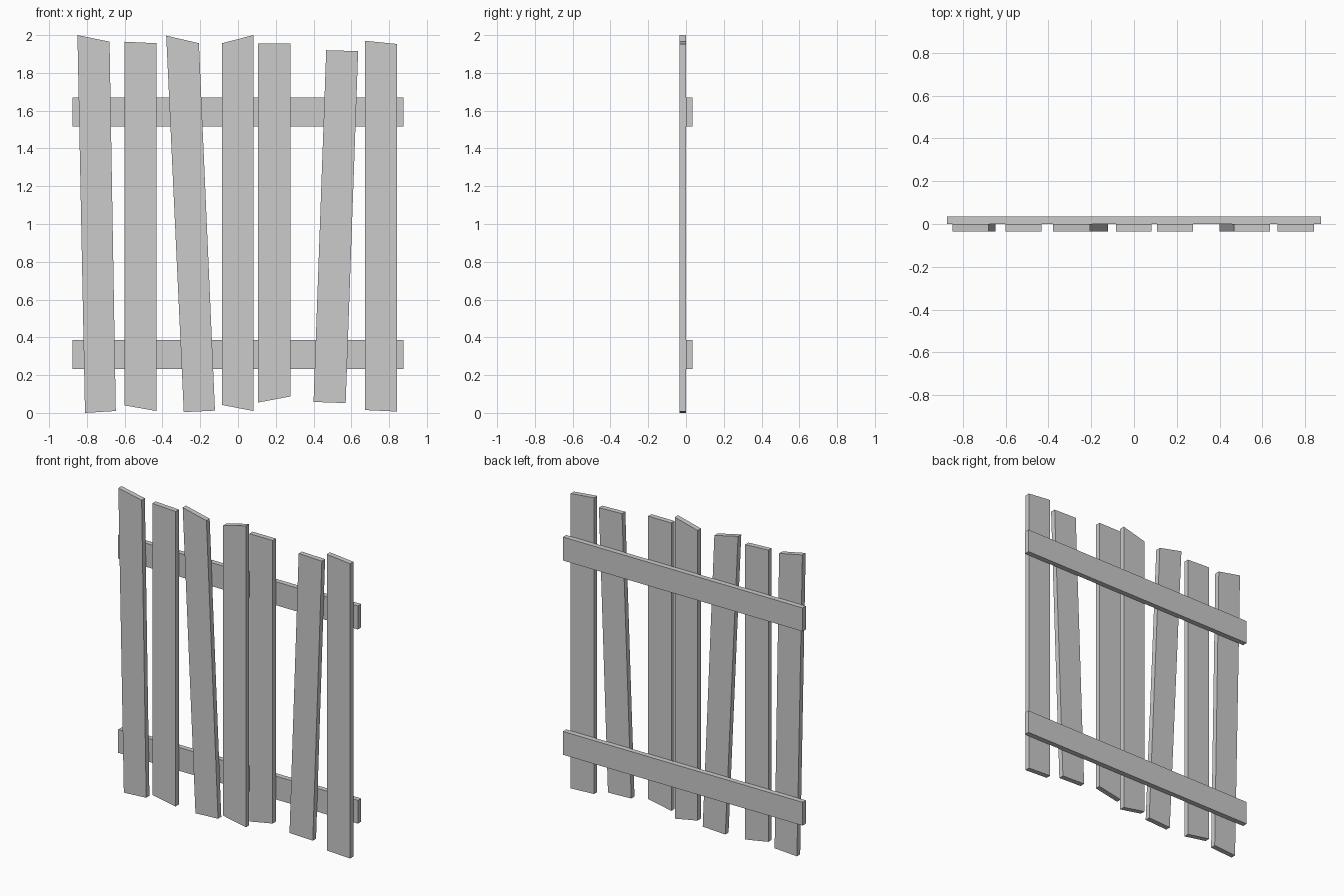
import bpy, bmesh
from mathutils import Vector

if "Cube" in bpy.data.objects:
    bpy.data.objects.remove(bpy.data.objects["Cube"])

T = 0.034  # board thickness


def board(name, outline, y_front, y_back):
    """Extrude a front-view (x, z) outline from y_front to y_back."""
    bm = bmesh.new()
    face = bm.faces.new([bm.verts.new((x, y_front, z)) for x, z in outline])
    ext = bmesh.ops.extrude_face_region(bm, geom=[face])
    verts = [g for g in ext["geom"] if isinstance(g, bmesh.types.BMVert)]
    bmesh.ops.translate(bm, verts=verts, vec=Vector((0, y_back - y_front, 0)))
    bmesh.ops.recalc_face_normals(bm, faces=bm.faces)
    mesh = bpy.data.meshes.new(name)
    bm.to_mesh(mesh)
    bm.free()
    obj = bpy.data.objects.new(name, mesh)
    bpy.context.collection.objects.link(obj)


# Uneven pickets: bottom left, bottom right, top right, top left
pickets = [
    [(-0.81, 0.0), (-0.647, 0.01), (-0.68, 1.965), (-0.85, 2.0)],
    [(-0.602, 0.04), (-0.432, 0.01), (-0.432, 1.957), (-0.602, 1.965)],
    [(-0.287, 0.004), (-0.122, 0.012), (-0.207, 1.957), (-0.38, 1.997)],
    [(-0.085, 0.042), (0.082, 0.01), (0.082, 2.0), (-0.085, 1.957)],
    [(0.107, 0.055), (0.277, 0.087), (0.277, 1.955), (0.107, 1.955)],
    [(0.4, 0.058), (0.57, 0.052), (0.636, 1.915), (0.467, 1.92)],
    [(0.672, 0.015), (0.842, 0.007), (0.842, 1.953), (0.672, 1.97)],
]
for i, outline in enumerate(pickets, 1):
    board(f"picket_{i}", outline, -T, 0)

# Horizontal rails behind the pickets
for name, z0, z1 in (("lower_rail", 0.233, 0.387), ("upper_rail", 1.515, 1.67)):
    board(name, [(-0.875, z0), (0.875, z0), (0.875, z1), (-0.875, z1)], 0, T)
